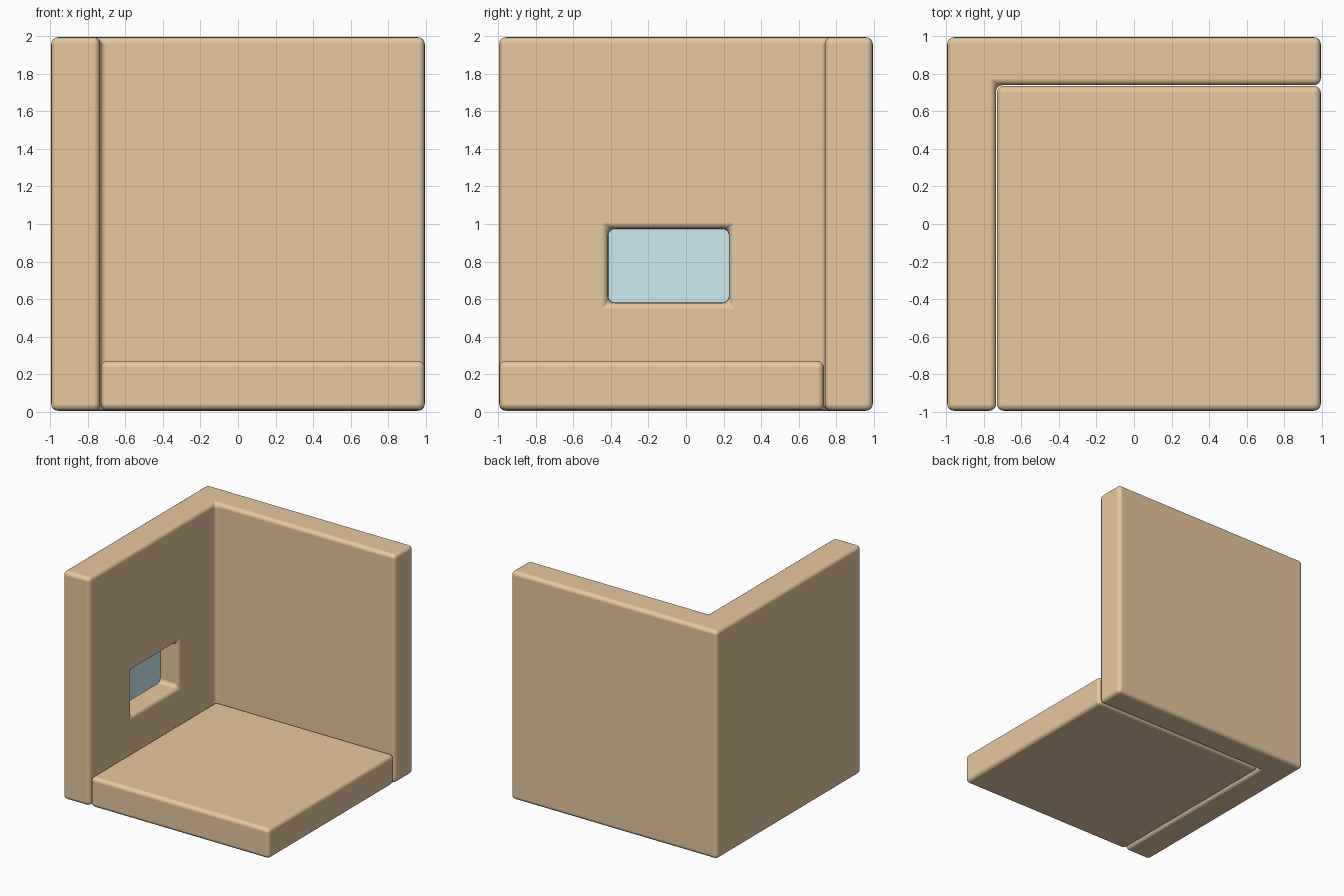
import bpy, bmesh

if "Cube" in bpy.data.objects:
    bpy.data.objects.remove(bpy.data.objects["Cube"])


def material(name, color):
    m = bpy.data.materials.new(name)
    m.diffuse_color = color
    m.use_nodes = True
    m.node_tree.nodes["Principled BSDF"].inputs["Base Color"].default_value = m.diffuse_color
    return m


def prism(name, outline, z0, z1, mat=None):
    """Extrude an xy outline from z0 up to z1."""
    bm = bmesh.new()
    face = bm.faces.new([bm.verts.new((x, y, z0)) for x, y in outline])
    new = bmesh.ops.extrude_face_region(bm, geom=[face])["geom"]
    top = [v for v in new if isinstance(v, bmesh.types.BMVert)]
    bmesh.ops.translate(bm, verts=top, vec=(0, 0, z1 - z0))
    bmesh.ops.recalc_face_normals(bm, faces=bm.faces)
    me = bpy.data.meshes.new(name)
    bm.to_mesh(me)
    bm.free()
    ob = bpy.data.objects.new(name, me)
    bpy.context.collection.objects.link(ob)
    if mat:
        me.materials.append(mat)
    return ob


def rect(x0, x1, y0, y1):
    return [(x0, y0), (x1, y0), (x1, y1), (x0, y1)]


def soften(ob, width):
    """Rounded edges with smooth shading."""
    b = ob.modifiers.new("round_edges", "BEVEL")
    b.width = width
    b.segments = 4
    b.limit_method = "ANGLE"
    b.harden_normals = True
    ob.data.shade_smooth()


wood = material("wood", (0.80, 0.58, 0.35, 1))
glass = material("glass", (0.60, 0.83, 0.89, 1))
E = 0.995

# L-shaped left and back walls
walls = prism("walls", [(-E, -E), (-0.735, -E), (-0.735, 0.74), (E, 0.74), (E, E), (-E, E)],
              0.005, 1.995, wood)

# Window recess cut part-way into the left wall
cutter = prism("window_cutter", rect(-0.94, -0.6, -0.415, 0.23), 0.58, 0.975, wood)
cutter.hide_render = True
cutter.hide_viewport = True
cut = walls.modifiers.new("window_recess", "BOOLEAN")
cut.operation = "DIFFERENCE"
cut.solver = "EXACT"
cut.object = cutter
soften(walls, 0.035)

# Floor slab
floor = prism("floor", rect(-0.73, E, -E, 0.735), 0.008, 0.27, wood)
soften(floor, 0.035)

# Window pane at the back of the recess
prism("window_pane", rect(-0.945, -0.91, -0.42, 0.235), 0.575, 0.98, glass)
